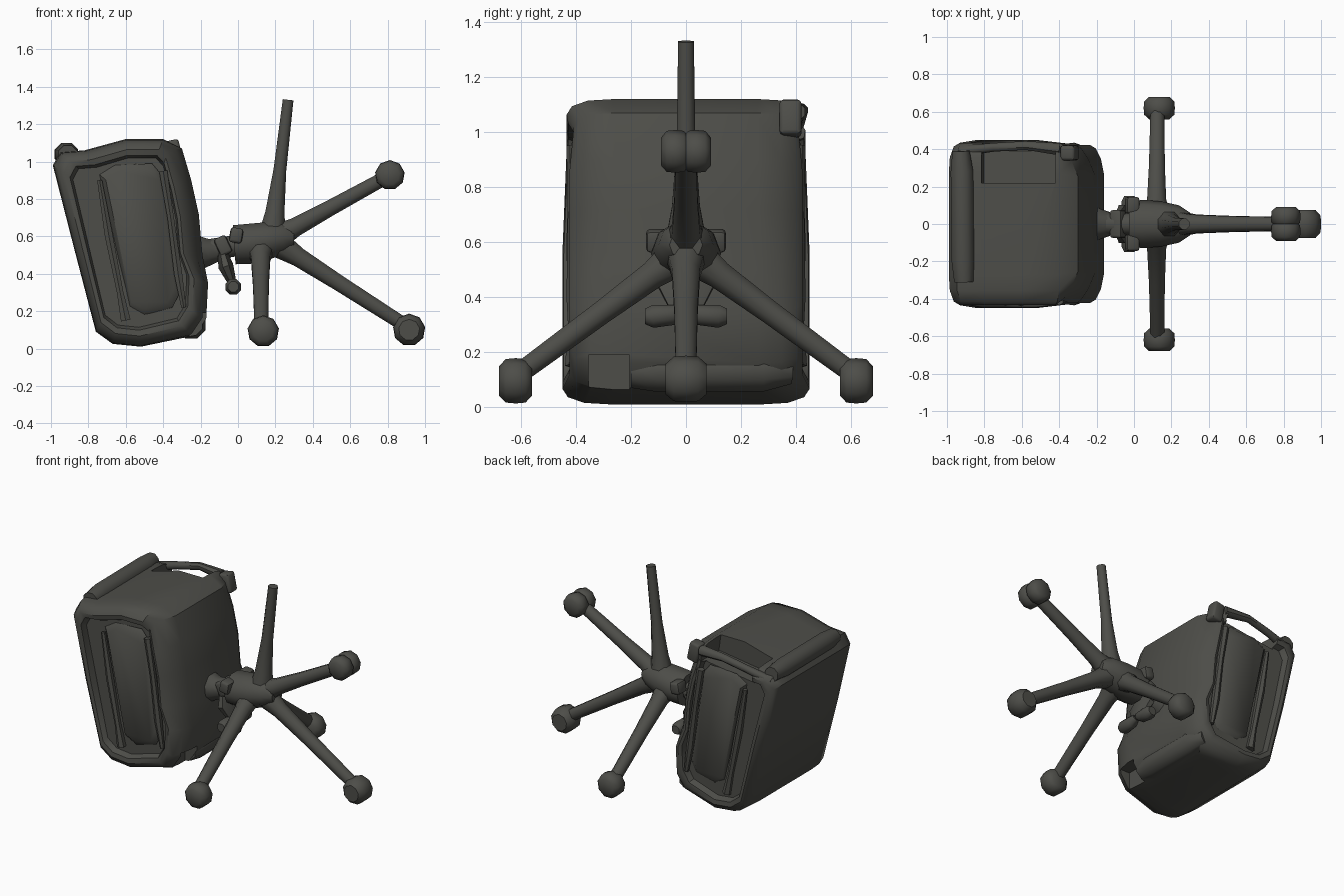
import bpy, bmesh, math
from mathutils import Vector

if "Cube" in bpy.data.objects:
    bpy.data.objects.remove(bpy.data.objects["Cube"])

COLOR = (0.075, 0.075, 0.066, 1)
mat = bpy.data.materials.new("dark_grey")
mat.use_nodes = True
mat.diffuse_color = COLOR
mat.node_tree.nodes["Principled BSDF"].inputs["Base Color"].default_value = COLOR


def smooth(ob, angle=45):
    bpy.ops.object.select_all(action="DESELECT")
    ob.select_set(True)
    bpy.context.view_layer.objects.active = ob
    bpy.ops.object.shade_smooth_by_angle(angle=math.radians(angle))


def finish(name, bm):
    bmesh.ops.recalc_face_normals(bm, faces=bm.faces)
    me = bpy.data.meshes.new(name)
    bm.to_mesh(me)
    bm.free()
    ob = bpy.data.objects.new(name, me)
    bpy.context.collection.objects.link(ob)
    me.materials.append(mat)
    smooth(ob)
    return ob


def loft(name, rings):
    """Skin equal-length rings of points and cap both ends."""
    bm = bmesh.new()
    loops = [[bm.verts.new(p) for p in ring] for ring in rings]
    n = len(loops[0])
    for a, b in zip(loops, loops[1:]):
        for i in range(n):
            j = (i + 1) % n
            bm.faces.new((a[i], a[j], b[j], b[i]))
    bm.faces.new(loops[0])
    bm.faces.new(loops[-1])
    return finish(name, bm)


def tube(name, stations, sides=10, squash=1.0):
    """Tube through (point, radius) stations; squash thins it."""
    pts = [Vector(p) for p, r in stations]
    rings = []
    for i, (p, r) in enumerate(stations):
        d = (pts[min(i + 1, len(pts) - 1)] - pts[max(i - 1, 0)]).normalized()
        ref = Vector((0, 1, 0)) if abs(d.y) < 0.7 else Vector((1, 0, 0))
        u = d.cross(ref).normalized()
        v = d.cross(u)
        angs = [2 * math.pi * (k + 0.5) / sides for k in range(sides)]
        rings.append([pts[i] + u * r * math.cos(a) * squash + v * r * math.sin(a) for a in angs])
    return loft(name, rings)


def box(name, center, size, tilt=0.0, bevel=0.015):
    bm = bmesh.new()
    bmesh.ops.create_cube(bm, size=1)
    bmesh.ops.scale(bm, vec=size, verts=bm.verts)
    if bevel:
        bmesh.ops.bevel(bm, geom=bm.edges[:], offset=bevel, segments=2, affect="EDGES", profile=0.5)
    ob = finish(name, bm)
    ob.location = center
    ob.rotation_euler.y = math.radians(tilt)
    return ob


def cut(target, cutter):
    cutter.hide_render = True
    bpy.context.view_layer.update()
    mod = target.modifiers.new("cut", "BOOLEAN")
    mod.operation = "DIFFERENCE"
    mod.object = cutter
    bpy.context.view_layer.objects.active = target
    bpy.ops.object.modifier_apply(modifier="cut")
    bpy.data.objects.remove(cutter)


# Tilted seat body: one side outline lofted across the width, with recessed ends
OUTLINE = [(-0.99, 0.98), (-0.95, 1.05), (-0.82, 1.06), (-0.6, 1.12), (-0.4, 1.12),
           (-0.3, 1.07), (-0.25, 0.9), (-0.21, 0.72), (-0.19, 0.5), (-0.16, 0.35),
           (-0.17, 0.16), (-0.23, 0.07), (-0.52, 0.01), (-0.67, 0.025), (-0.76, 0.09),
           (-0.88, 0.55)]
CX, CZ = -0.56, 0.57
# half width, border inset, and how far the underside is pushed back
SECTIONS = [(0.28, 0.0, 0.0), (0.37, 0.005, 0.03), (0.43, 0.025, 0.05), (0.45, 0.055, 0.05),
            (0.445, 0.085, 0.04), (0.405, 0.1, 0.035)]


def section(y, inset, push):
    """Outline shrunk by an even border, narrowing towards the underside and top corners."""
    kx, kz = 1 - inset / 0.4, 1 - inset / 0.54
    ring = []
    for x, z in OUTLINE:
        under = x > -0.32
        narrow = (0.94 if under else 1.0) * (0.965 if z > 0.97 else 1.0)
        back = push * (1.0 if z > 0.4 else 0.4) if under else 0.0
        ring.append((CX + (x - CX) * kx - back, y * narrow, CZ + (z - CZ) * kz))
    return ring


rings = [section(-y, s, p) for y, s, p in reversed(SECTIONS)] + [section(*s) for s in SECTIONS]
body = loft("seat_body", rings)
cut(body, box("top_gap_cutter", (-0.62, 0.41, 1.1), (0.4, 0.38, 0.24), -8, 0))
cut(body, box("bottom_notch_cutter", (-0.18, -0.28, 0.12), (0.16, 0.15, 0.14), 0, 0))
smooth(body, 40)

# Thin rail across the gap, corner caps and the edge rolls
tube("rear_top_rail", [((-0.93, 0.39, 1.0), 0.03), ((-0.75, 0.41, 1.045), 0.025),
                       ((-0.58, 0.42, 1.08), 0.025), ((-0.4, 0.4, 1.075), 0.035)], 8)
tube("top_edge_roll", [((-0.91, -0.31, 1.035), 0.055), ((-0.915, -0.2, 1.04), 0.065),
                       ((-0.92, 0.28, 1.04), 0.065), ((-0.925, 0.39, 1.045), 0.05)], 8)
box("rear_corner_cap", (-0.345, 0.38, 1.05), (0.08, 0.08, 0.13), -12)
tube("bottom_edge_roll", [((-0.25, -0.2, 0.13), 0.065), ((-0.25, -0.1, 0.13), 0.082),
                          ((-0.25, 0.28, 0.13), 0.08), ((-0.27, 0.38, 0.13), 0.05)], 8)

# Padded panel and folded trim in both recessed ends
PANEL = [(-0.74, 0.93), (-0.66, 0.98), (-0.46, 0.99), (-0.41, 0.93),
         (-0.31, 0.3), (-0.35, 0.22), (-0.5, 0.18), (-0.58, 0.22)]
for side, word in ((-1, "front"), (1, "rear")):
    loft(word + "_pad", [[(x, side * 0.39, z) for x, z in PANEL],
                         [(-0.52 + (x + 0.52) * 0.85, side * 0.418, 0.58 + (z - 0.58) * 0.92)
                          for x, z in PANEL]])
    y = side * 0.41
    tube(word + "_upper_fold", [((-0.74, y, 0.9), 0.015), ((-0.69, y, 0.6), 0.025),
                                ((-0.63, y, 0.3), 0.02), ((-0.6, y, 0.15), 0.03)], 6)
    tube(word + "_lower_fold", [((-0.4, y, 0.95), 0.025), ((-0.36, y, 0.7), 0.02),
                                ((-0.32, y, 0.4), 0.025), ((-0.29, y, 0.22), 0.015)], 6)

# Tilt mechanism, column and lever paddle
tube("mount_plate", [((-0.23, 0, 0.51), 0.11), ((-0.16, 0, 0.515), 0.08), ((-0.11, 0, 0.52), 0.06)], 8)
tube("column", [((-0.14, 0, 0.53), 0.06), ((0.05, 0, 0.56), 0.06)], 10)
box("mechanism_block", (-0.08, 0, 0.55), (0.07, 0.15, 0.1), -25)
tube("lever_arm", [((-0.09, 0, 0.54), 0.06), ((-0.065, 0, 0.44), 0.11), ((-0.03, 0, 0.35), 0.06)], 8, 0.4)
for side in (-1, 1):
    tube("lever_paddle", [((-0.025, side * 0.01, 0.35), 0.025), ((-0.025, side * 0.05, 0.335), 0.04),
                          ((-0.025, side * 0.12, 0.33), 0.045), ((-0.025, side * 0.15, 0.33), 0.03)], 8)
    box("hub_wing", (-0.01, side * 0.1, 0.605), (0.07, 0.09, 0.08), 10)

# Hub of the five-legged base, tapering away from the seat
tube("hub", [((-0.02, 0, 0.555), 0.125), ((0.06, 0, 0.56), 0.128), ((0.15, 0, 0.575), 0.12),
             ((0.24, 0, 0.59), 0.1), ((0.3, 0, 0.59), 0.06)], 10, 0.88)

# Legs
TIPS = {"upper": (0.268, 0, 1.33), "high": (0.8, 0, 0.92), "low": (0.9, 0, 0.12),
        "front": (0.125, -0.61, 0.12), "rear": (0.125, 0.61, 0.12)}
for word, tip in TIPS.items():
    tip = Vector(tip)
    start = Vector((0.12, 0, 0.57)) if word in ("front", "rear") else Vector((0.18, 0, 0.58))
    end_r = 0.031 if word == "upper" else 0.04
    tube(word + "_leg", [(start, 0.085), (start.lerp(tip, 0.2), 0.055),
                         (start.lerp(tip, 0.5), end_r + 0.006), (tip, end_r)], 8)


# Casters: wheels across the width, given as centre, half width and radius
def caster(word, center, half, radius):
    c = Vector(center)
    tube(word + "_caster", [(c + Vector((0, t * half, 0)), radius * k)
                            for t, k in ((-1, 0.65), (-0.6, 0.96), (0, 1), (0.6, 0.96), (1, 0.65))], 9)


caster("low", (0.915, 0, 0.1), 0.075, 0.087)
caster("front", (0.135, -0.62, 0.093), 0.06, 0.085)
caster("rear", (0.135, 0.62, 0.093), 0.06, 0.085)
for side in (-1, 1):
    caster("high", (0.812, side * 0.039, 0.928), 0.052, 0.08)
